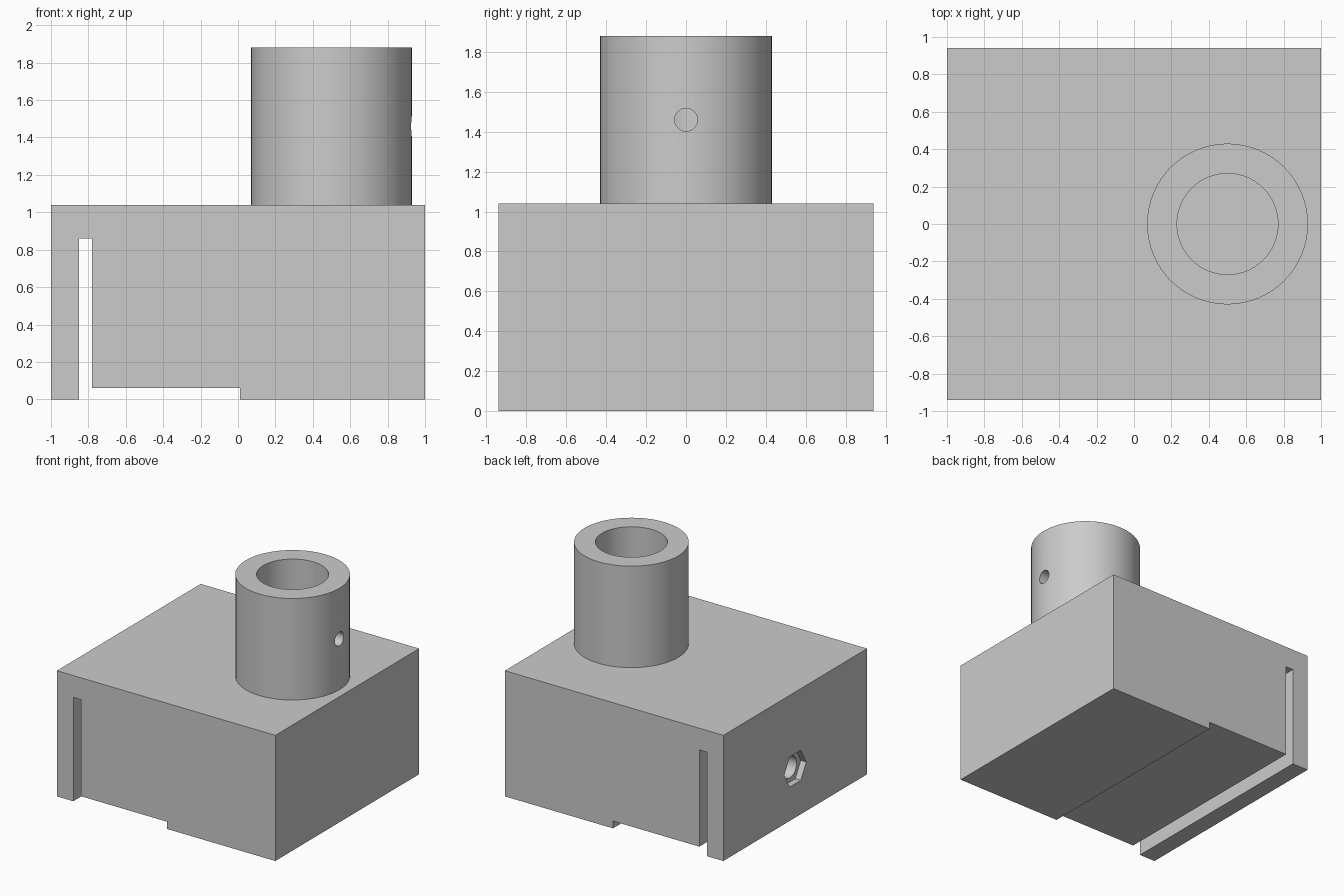
import bpy
import bmesh
from math import pi, radians

if "Cube" in bpy.data.objects:
    bpy.data.objects.remove(bpy.data.objects["Cube"], do_unlink=True)

grey = bpy.data.materials.new("plain grey")
grey.use_nodes = True
grey.diffuse_color = (0.6, 0.6, 0.6, 1)
grey.node_tree.nodes["Principled BSDF"].inputs["Base Color"].default_value = (0.6, 0.6, 0.6, 1)

HALF_DEPTH = 0.94
BLOCK_TOP = 1.04
TUBE_X = 0.5


def finish(bm, name):
    bmesh.ops.recalc_face_normals(bm, faces=bm.faces)
    mesh = bpy.data.meshes.new(name)
    bm.to_mesh(mesh)
    bm.free()
    mesh.materials.append(grey)
    obj = bpy.data.objects.new(name, mesh)
    bpy.context.collection.objects.link(obj)
    return obj


def select_only(obj):
    bpy.ops.object.select_all(action="DESELECT")
    obj.select_set(True)
    bpy.context.view_layer.objects.active = obj


def x_prism(name, sides, radius, x0, x1, z):
    """Prism lying along x, with one corner pointing straight up."""
    bpy.ops.mesh.primitive_cylinder_add(
        vertices=sides, radius=radius, depth=x1 - x0,
        location=((x0 + x1) / 2, 0, z), rotation=(0, pi / 2, 0))
    obj = bpy.context.object
    obj.name = name
    obj.hide_render = True
    return obj


def cut(target, cutter):
    mod = target.modifiers.new("cut", "BOOLEAN")
    mod.operation = "DIFFERENCE"
    mod.solver = "EXACT"
    mod.object = cutter
    select_only(target)
    bpy.ops.object.modifier_apply(modifier=mod.name)
    bpy.data.objects.remove(cutter, do_unlink=True)


# Block: side profile with the clamp slot and the shallow step underneath
profile = [(-1, 0), (-0.85, 0), (-0.85, 0.86), (-0.78, 0.86), (-0.78, 0.06),
           (0.01, 0.06), (0.01, 0), (1, 0), (1, BLOCK_TOP), (-1, BLOCK_TOP)]
bm = bmesh.new()
face = bm.faces.new([bm.verts.new((x, -HALF_DEPTH, z)) for x, z in profile])
extruded = bmesh.ops.extrude_face_region(bm, geom=[face])["geom"]
bmesh.ops.translate(bm, vec=(0, 2 * HALF_DEPTH, 0),
                    verts=[v for v in extruded if isinstance(v, bmesh.types.BMVert)])
block = finish(bm, "clamp_block")

# Nut recess and screw hole through the thin clamp wall
cut(block, x_prism("nut_cutter", 6, 0.144, -1.1, -0.95, 0.405))
cut(block, x_prism("screw_cutter", 32, 0.09, -1.1, -0.81, 0.405))

# Tube socket: ring section turned about the vertical axis
bm = bmesh.new()
section = [(0.27, BLOCK_TOP), (0.43, BLOCK_TOP), (0.43, 1.88), (0.27, 1.88)]
ring = [bm.verts.new((TUBE_X + r, 0, z)) for r, z in section]
edges = [bm.edges.new((ring[i], ring[(i + 1) % 4])) for i in range(4)]
bmesh.ops.spin(bm, geom=ring + edges, cent=(TUBE_X, 0, 0), axis=(0, 0, 1),
               angle=2 * pi, steps=64, use_merge=True)
bmesh.ops.remove_doubles(bm, verts=bm.verts, dist=0.0001)
tube = finish(bm, "tube_socket")

# Set screw hole in the outer side of the tube
cut(tube, x_prism("set_screw_cutter", 32, 0.057, 0.62, 1.1, 1.46))

for obj in (block, tube):
    select_only(obj)
    bpy.ops.object.shade_smooth_by_angle(angle=radians(30))
